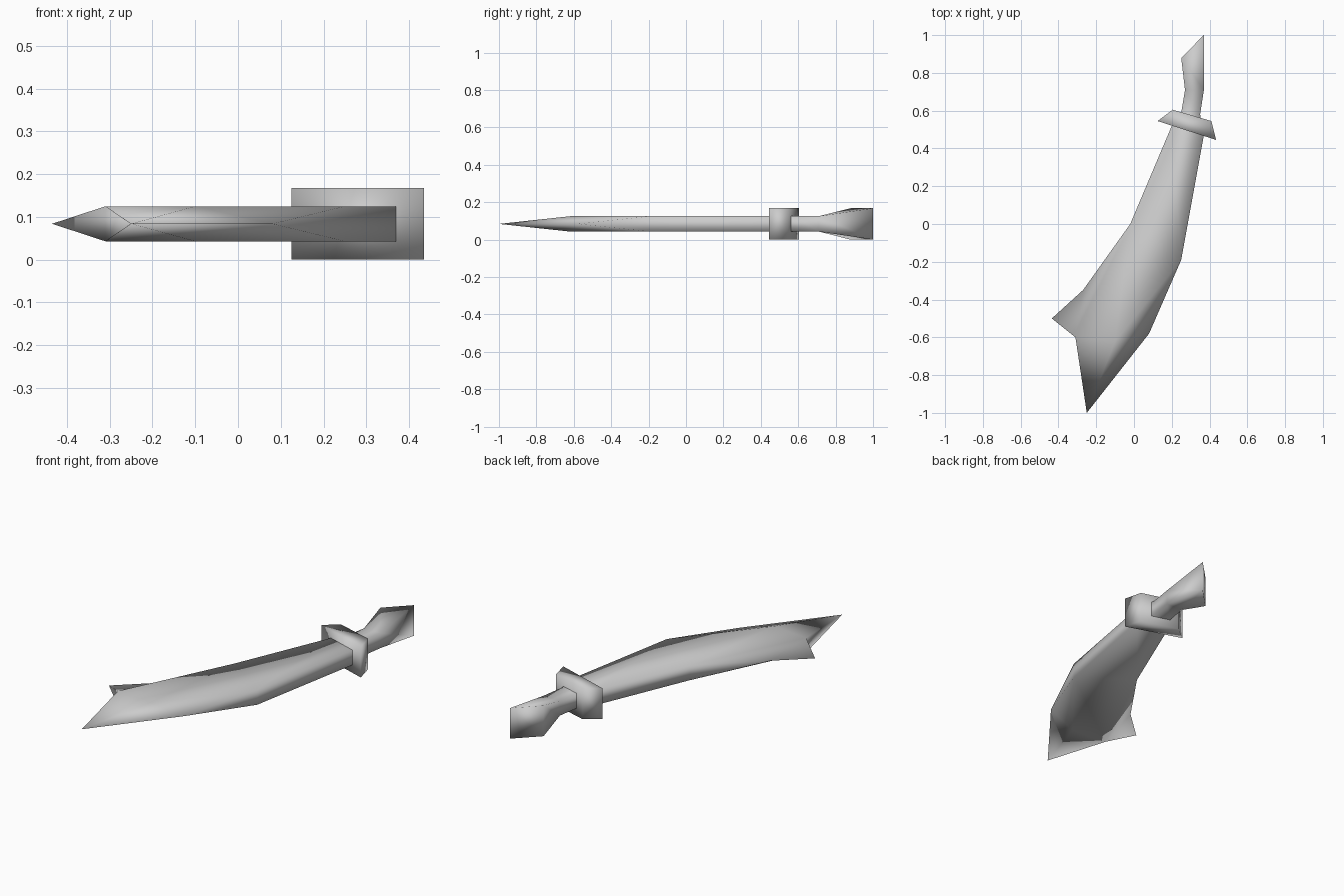
import bpy, bmesh

if "Cube" in bpy.data.objects:
    bpy.data.objects.remove(bpy.data.objects["Cube"])

MID = 0.084  # height of the symmetry plane

metal = bpy.data.materials.new("plain_grey")
metal.diffuse_color = (0.6, 0.6, 0.6, 1)
metal.use_nodes = True
metal.node_tree.nodes["Principled BSDF"].inputs["Base Color"].default_value = metal.diffuse_color


def make_mirrored(name, points, faces, outline):
    """Solid from a top skin (x, y, half thickness), mirrored below and walled along its outline."""
    bm = bmesh.new()
    up = {k: bm.verts.new((x, y, MID + h)) for k, (x, y, h) in points.items()}
    low = {k: (bm.verts.new((x, y, MID - h)) if h else up[k]) for k, (x, y, h) in points.items()}
    for f in faces:
        bm.faces.new([up[k] for k in f])
        bm.faces.new([low[k] for k in reversed(f)])
    for p, q in zip(outline, outline[1:] + outline[:1]):
        wall = list(dict.fromkeys([up[p], up[q], low[q], low[p]]))
        if len(wall) > 2:
            bm.faces.new(wall)
    bmesh.ops.recalc_face_normals(bm, faces=bm.faces)
    for f in bm.faces:
        f.smooth = True
    mesh = bpy.data.meshes.new(name)
    bm.to_mesh(mesh)
    bm.free()
    mesh.materials.append(metal)
    obj = bpy.data.objects.new(name, mesh)
    bpy.context.collection.objects.link(obj)


# Curved blade running into the grip and the flared pommel
T = 0.041
blade = {
    "l0": (0.25, 0.88, MID), "r0": (0.37, 1.0, MID),      # pommel end
    "l1": (0.27, 0.71, T), "r1": (0.37, 0.71, T),         # grip
    "l2": (0.25, 0.59, T), "r2": (0.35, 0.58, T),
    "l3": (0.20, 0.52, T), "r3": (0.37, 0.47, T),         # blade root
    "l4": (-0.02, 0.0, T), "r4": (0.25, -0.19, T),        # bend
    "l5": (-0.27, -0.35, 0), "r5": (0.08, -0.58, 0),      # sharp edges
    "notch": (-0.31, -0.60, T), "ridge": (-0.10, -0.62, T),
    "spike": (-0.435, -0.50, 0), "tip": (-0.25, -1.0, 0),
}
skin = [(f"l{i}", f"l{i+1}", f"r{i+1}", f"r{i}") for i in range(4)]
skin += [("l4", "notch", "ridge", "r4"), ("l4", "l5", "notch"), ("l5", "spike", "notch"),
         ("r4", "ridge", "r5"), ("r5", "ridge", "tip"), ("notch", "tip", "ridge")]
rim = ([f"l{i}" for i in range(6)] + ["spike", "notch", "tip"]
       + [f"r{i}" for i in range(5, -1, -1)])
make_mirrored("blade_and_grip", blade, skin, rim)

# Slanted cross guard
guard = {"a": (0.125, 0.545, MID), "b": (0.435, 0.445, MID),
         "c": (0.41, 0.545, MID), "d": (0.205, 0.605, MID)}
make_mirrored("guard", guard, [("a", "b", "c", "d")], ["a", "b", "c", "d"])
